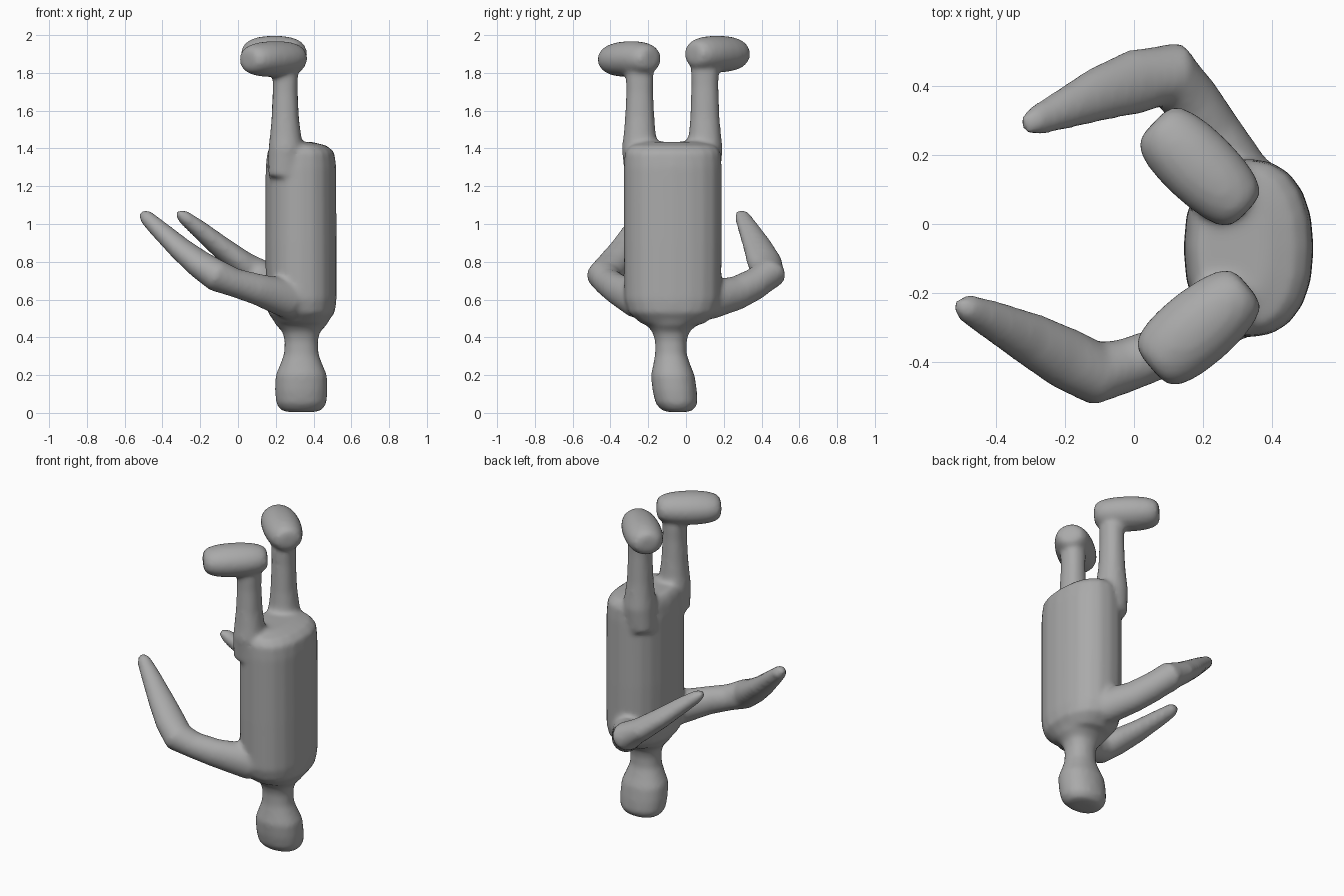
import bpy, bmesh, math
from mathutils import Vector

SIDES = 20
bm = bmesh.new()


def ring(c, u, v, a, b, n):
    """Superellipse ring of vertices around c."""
    out = []
    for i in range(SIDES):
        t = 2 * math.pi * i / SIDES
        x, y = math.cos(t), math.sin(t)
        x = math.copysign(abs(x) ** (2 / n), x)
        y = math.copysign(abs(y) ** (2 / n), y)
        out.append(bm.verts.new(c + u * a * x + v * b * y))
    return out


def loft(sections, vertical=False, n=2.0):
    """Closed tube through sections (x, y, z, half width, half depth)."""
    pts = [Vector(s[:3]) for s in sections]
    rings = []
    for i, s in enumerate(sections):
        t = (pts[min(i + 1, len(pts) - 1)] - pts[max(i - 1, 0)]).normalized()
        if vertical:
            u, v = Vector((1, 0, 0)), Vector((0, 1, 0))
        else:
            u = Vector((0, 0, 1)).cross(t).normalized()
            v = t.cross(u)
        rings.append(ring(pts[i], u, v, s[3], s[4], n))
    for r0, r1 in zip(rings, rings[1:]):
        for i in range(SIDES):
            j = (i + 1) % SIDES
            bm.faces.new((r0[i], r0[j], r1[j], r1[i]))
    bm.faces.new(rings[0][::-1])
    bm.faces.new(rings[-1])


def foot(heel, toe, r_heel, r_toe, height):
    """Rounded foot from heel to toe."""
    heel, toe = Vector(heel), Vector(toe)
    d = (toe - heel).normalized()
    a, b = heel - d * r_heel * 0.8, toe + d * r_toe
    secs = []
    for k in range(11):
        f = k / 10
        s = math.sin(math.pi * (0.04 + 0.92 * f)) ** 0.5
        f = 0.5 - 0.5 * math.cos(math.pi * f)
        r = r_heel + (r_toe - r_heel) * f
        secs.append((*a.lerp(b, f), r * s, height * s))
    loft(secs)


# Torso
loft([(.33, -.07, .455, .08, .09), (.335, -.07, .475, .135, .17),
      (.335, -.07, .53, .178, .235), (.335, -.07, .60, .187, .257),
      (.333, -.07, .90, .189, .26), (.333, -.07, 1.30, .187, .26),
      (.333, -.07, 1.38, .178, .255), (.32, -.07, 1.415, .15, .23),
      (.29, -.07, 1.435, .10, .17)], True, 2.3)

# Head and neck
loft([(.335, -.045, .004, .07, .05), (.335, -.045, .015, .11, .085),
      (.335, -.05, .05, .134, .112), (.335, -.06, .12, .14, .118),
      (.335, -.07, .20, .137, .116), (.335, -.075, .25, .115, .10),
      (.335, -.08, .31, .092, .084), (.335, -.08, .38, .088, .084),
      (.335, -.08, .43, .10, .098), (.335, -.075, .47, .14, .14),
      (.335, -.07, .52, .15, .16)], True, 2.2)

# Legs and feet
for side, y, lift in ((-1, -.245, 0), (1, .10, .03)):
    loft([(.25, y, 1.25, .09, .08), (.253, y - .005 * side, 1.40, .092, .10),
          (.252, y, 1.47, .083, .086), (.25, y, 1.56, .073, .078),
          (.25, y, 1.70 + lift, .066, .072), (.25, y, 1.78 + lift, .068, .074),
          (.25, y, 1.86 + lift, .06, .06)], True, 2.2)
foot((.265, -.235, 1.875), (.14, -.34, 1.872), .108, .12, .096)
foot((.265, .095, 1.90), (.14, .215, 1.90), .108, .115, .098)

# Arms, shoulder to hand
loft([(.36, -.15, .58, .08, .08), (.26, -.26, .605, .095, .105),
      (.10, -.365, .655, .075, .083), (-.02, -.41, .69, .078, .076),
      (-.11, -.435, .725, .093, .085), (-.20, -.39, .785, .09, .074),
      (-.30, -.335, .865, .078, .062), (-.41, -.28, .965, .058, .05),
      (-.485, -.245, 1.035, .042, .04), (-.51, -.235, 1.063, .022, .02)])
loft([(.38, -.02, .58, .08, .08), (.31, .13, .60, .095, .105),
      (.225, .27, .635, .085, .09), (.165, .36, .68, .085, .085),
      (.105, .435, .735, .098, .085), (.01, .415, .80, .095, .068),
      (-.10, .378, .885, .08, .058), (-.20, .335, .968, .06, .048),
      (-.285, .30, 1.036, .044, .037), (-.32, .287, 1.062, .024, .02)])

# Merge the limbs into one blended skin
bmesh.ops.recalc_face_normals(bm, faces=bm.faces)
mesh = bpy.data.meshes.new("inverted_figure")
bm.to_mesh(mesh)
bm.free()
figure = bpy.data.objects.new("inverted_figure", mesh)
bpy.context.collection.objects.link(figure)
grey = bpy.data.materials.new("grey")
grey.diffuse_color = (.4, .4, .4, 1)
mesh.materials.append(grey)

remesh = figure.modifiers.new("blend", 'REMESH')
remesh.mode = 'VOXEL'
remesh.voxel_size = 0.014
remesh.use_smooth_shade = True
smooth = figure.modifiers.new("soften", 'SMOOTH')
smooth.factor = 0.5
smooth.iterations = 8
